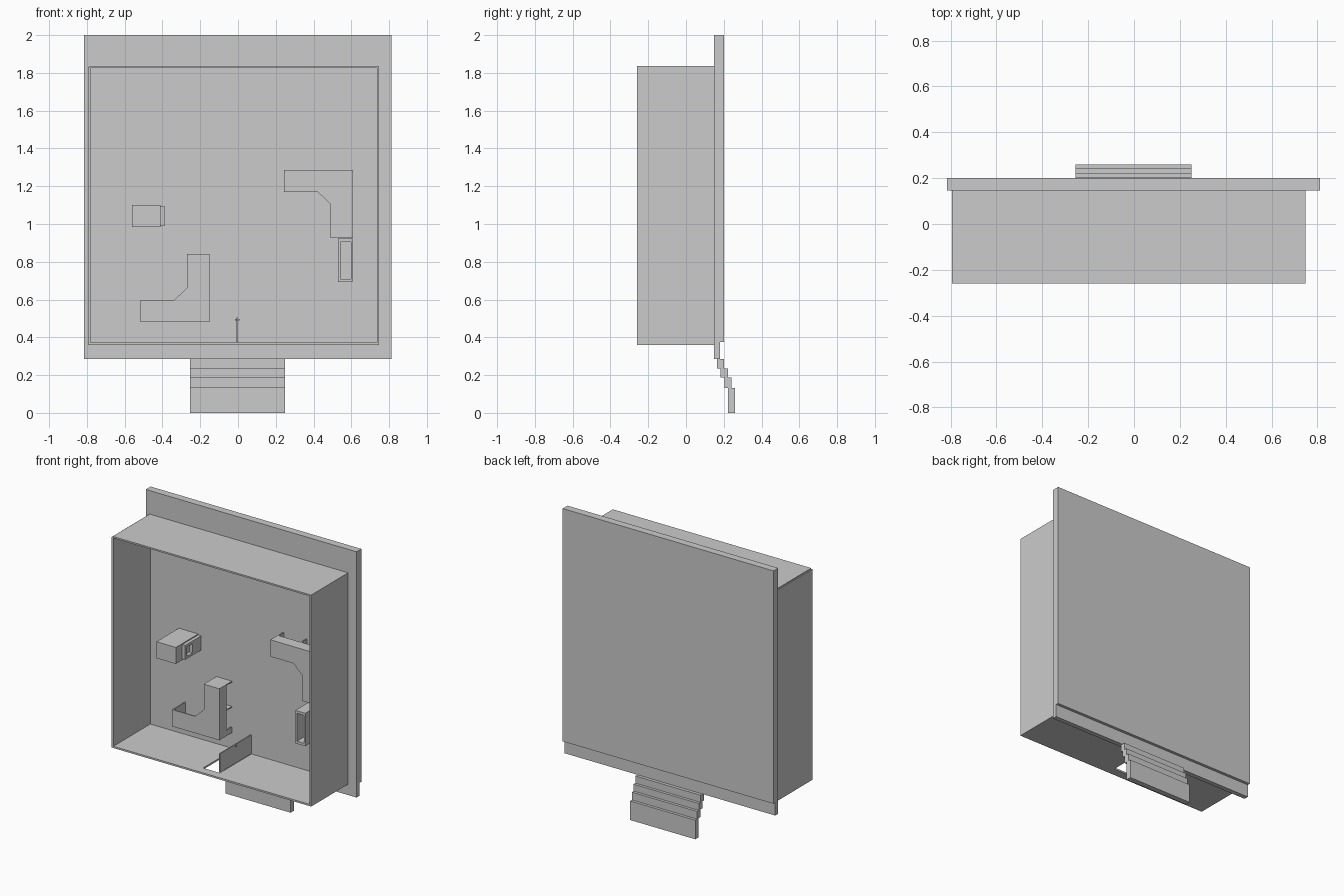
import bpy, bmesh

if "Cube" in bpy.data.objects:
    bpy.data.objects.remove(bpy.data.objects["Cube"])


def prism(name, pts, lo, hi, axis):
    """Extrude a closed 2D profile between lo and hi along one axis."""
    place = {'x': lambda a, b, t: (t, a, b),
             'y': lambda a, b, t: (a, t, b)}[axis]
    bm = bmesh.new()
    face = bm.faces.new([bm.verts.new(place(a, b, lo)) for a, b in pts])
    ext = bmesh.ops.extrude_face_region(bm, geom=[face])
    shift = place(0, 0, hi - lo)
    bmesh.ops.translate(bm, vec=shift,
                        verts=[v for v in ext['geom'] if isinstance(v, bmesh.types.BMVert)])
    bmesh.ops.recalc_face_normals(bm, faces=bm.faces)
    me = bpy.data.meshes.new(name)
    bm.to_mesh(me)
    bm.free()
    ob = bpy.data.objects.new(name, me)
    bpy.context.collection.objects.link(ob)
    return ob


def box(name, x0, x1, y0, y1, z0, z1):
    return prism(name, [(x0, z0), (x1, z0), (x1, z1), (x0, z1)], y0, y1, 'y')


FLOOR, RIM, T = 0.15, -0.26, 0.012

# floor slab with a notch along its entrance edge
prism("floor_slab", [(0.147, 0.285), (0.18, 0.285), (0.18, 0.375), (0.2, 0.375),
                     (0.2, 2.0), (0.147, 2.0)], -0.815, 0.812, 'x')

# entrance steps
levels = [0.285, 0.235, 0.187, 0.133, 0.0]
for i in range(4):
    y = 0.164 + i * 0.0195
    box(f"step_{i + 1}", -0.254, 0.25, y, y + 0.038, levels[i + 1], levels[i])

# outer walls
box("left_wall", -0.793, -0.78, RIM, FLOOR, 0.36, 1.83)
box("right_wall", 0.735, 0.747, RIM, FLOOR, 0.36, 1.836)
box("rear_wall", -0.785, 0.74, RIM, FLOOR, 1.825, 1.836)

# entrance wall pieces around the doorway
box("entrance_wall_left", -0.785, -0.13, RIM, FLOOR, 0.36, 0.36 + T)
box("entrance_wall_right", 0.0, 0.74, RIM, FLOOR, 0.36, 0.36 + T)
box("door_lintel", -0.13, 0.0, RIM, -0.2, 0.36, 0.36 + T)

# open door with handles on both sides
box("door", -0.008, 0.0, -0.2, 0.147, 0.374, 0.505)
box("door_handle", -0.015, 0.007, -0.03, -0.02, 0.488, 0.498)


def desk(name, cx, cz, sx, sz):
    """Corner desk: outer corner at (cx, cz), arms running along sx and sz."""
    def part(label, a0, a1, b0, b1, y0, y1):
        xs, zs = sorted((cx + sx * a0, cx + sx * a1)), sorted((cz + sz * b0, cz + sz * b1))
        box(f"{name}_{label}", *xs, y0, y1, *zs)
    top, under, d, arm, t = 0.008, 0.016, 0.12, 0.366, 0.008
    outline = [(0, 0), (arm, 0), (arm, 0.117), (0.188, 0.117), (d, 0.182), (d, 0.36), (0, 0.36)]
    prism(name + "_top", [(cx + sx * a, cz + sz * b) for a, b in outline], top, under, 'y')
    # legs at both ends of each straight arm
    part("leg_end_a", arm - t, arm, 0, 0.117, under, FLOOR)
    part("leg_mid_a", 0.182, 0.19, 0, 0.117, under, FLOOR)
    part("leg_end_b", 0, d, 0.352, 0.36, under, FLOOR)
    part("leg_mid_b", 0, d, 0.176, 0.184, under, FLOOR)
    # modesty panels along the outer edges
    part("panel_a", 0, arm - t, 0, t, under, 0.09)
    part("panel_b", 0, t, t, 0.352, under, 0.09)
    # corner support
    part("corner_leg_a", 0, 0.04, 0, t, 0.09, FLOOR)
    part("corner_leg_b", 0, t, t, 0.04, 0.09, FLOOR)


desk("rear_desk", 0.61, 1.287, -1, -1)
desk("front_desk", -0.15, 0.48, -1, 1)

# cabinet with protruding fronts and a handle rail
box("cabinet", -0.56, -0.41, -0.10, FLOOR, 0.985, 1.1)
box("cabinet_lower_front", -0.41, -0.387, 0.05, FLOOR, 0.993, 1.093)
box("cabinet_shelf_front", -0.41, -0.387, -0.03, -0.012, 0.993, 1.093)
for i, z in enumerate((0.993, 1.075)):
    box(f"cabinet_upright_{i + 1}", -0.41, -0.387, -0.012, 0.05, z, z + 0.018)

# sideboard with a recessed top
X0, X1, Z0, Z1 = 0.53, 0.607, 0.692, 0.922
box("sideboard_base", X0, X1, -0.05, FLOOR, Z0, Z1)
box("sideboard_side_left", X0, X0 + 0.013, -0.125, -0.05, Z0, Z1)
box("sideboard_side_right", X1 - 0.008, X1, -0.125, -0.05, Z0, Z1)
for label, z in (("front", Z0), ("rear", Z1 - 0.018)):
    box(f"sideboard_end_{label}", X0 + 0.013, X1 - 0.008, -0.125, -0.05, z, z + 0.018)
